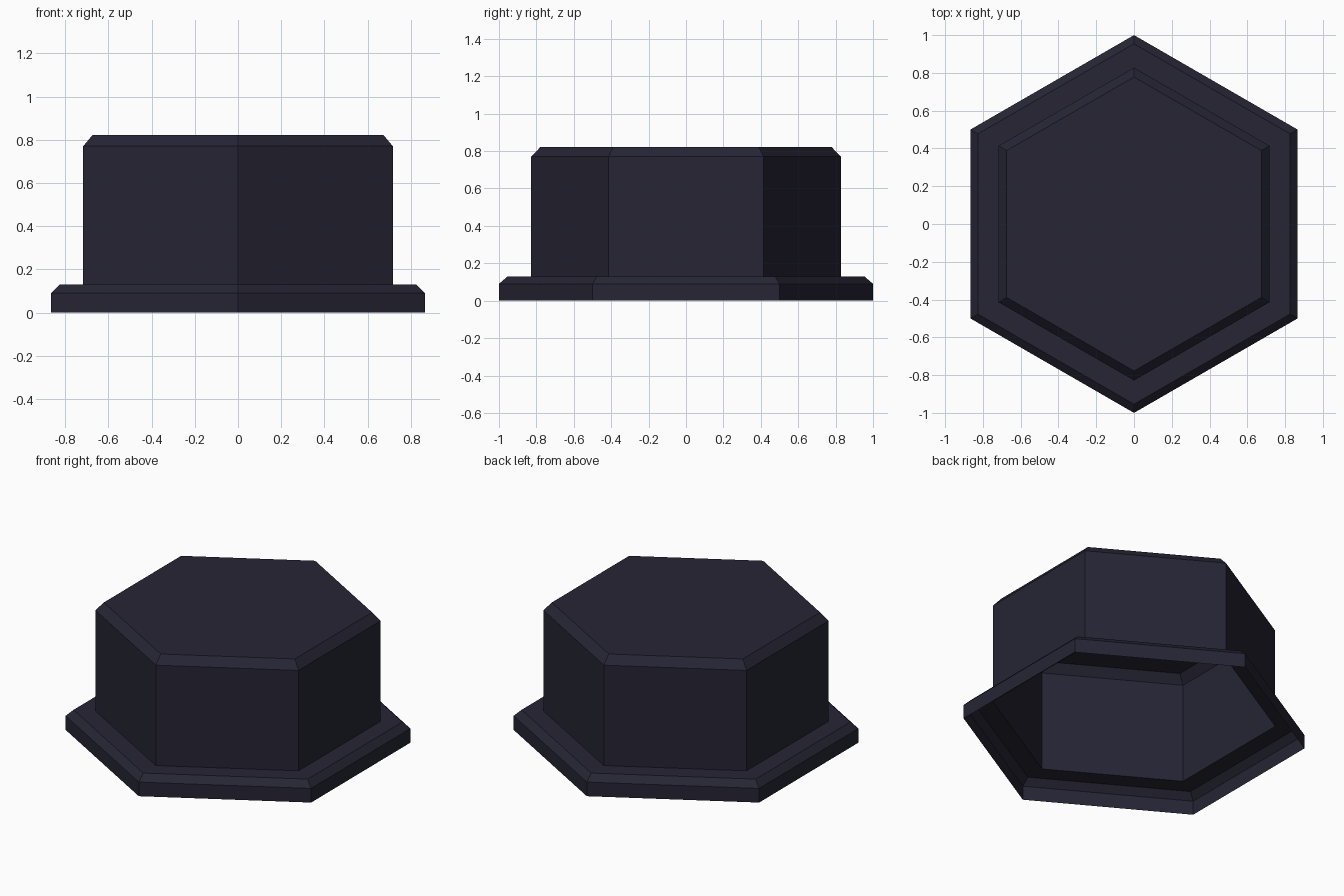
import bpy, bmesh, math

if "Cube" in bpy.data.objects:
    bpy.data.objects.remove(bpy.data.objects["Cube"])

# Single dark navy colour
navy = bpy.data.materials.new("dark_navy")
navy.diffuse_color = (0.019, 0.018, 0.034, 1.0)
navy.use_nodes = True
navy.node_tree.nodes["Principled BSDF"].inputs["Base Color"].default_value = navy.diffuse_color

# Profile of the cap from the open bottom rim to the top: (corner radius, height)
profile = [
    (1.0, 0.0), (1.0, 0.09),         # flange side
    (0.954, 0.13), (0.828, 0.13),    # flange bevel and ledge
    (0.828, 0.77), (0.778, 0.822),   # body wall and top bevel
]
SIDES = 6

bm = bmesh.new()

# Hexagonal rings, one corner facing the front
rings = []
for r, z in profile:
    ring = []
    for i in range(SIDES):
        a = math.pi / 2 + i * math.tau / SIDES
        ring.append(bm.verts.new((r * math.cos(a), r * math.sin(a), z)))
    rings.append(ring)

# Side faces; the shell is thin and stays open underneath
for low, high in zip(rings, rings[1:]):
    for i in range(SIDES):
        j = (i + 1) % SIDES
        bm.faces.new((low[i], low[j], high[j], high[i]))

# Flat top
bm.faces.new(rings[-1])

mesh = bpy.data.meshes.new("hex_cap")
bm.to_mesh(mesh)
bm.free()
mesh.materials.append(navy)
cap = bpy.data.objects.new("hex_cap", mesh)
bpy.context.collection.objects.link(cap)
